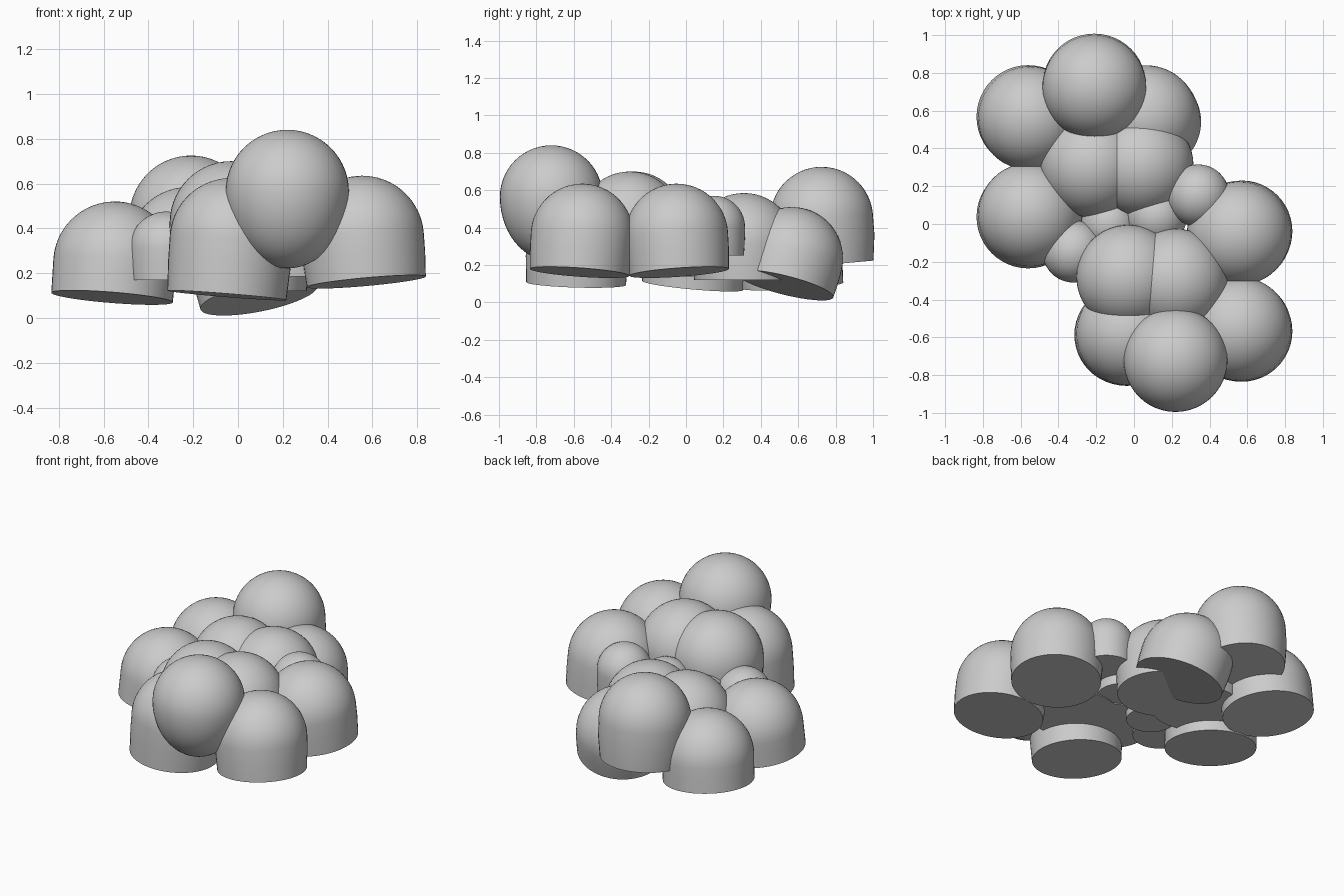
import bpy, bmesh, math
from mathutils import Vector

if "Cube" in bpy.data.objects:
    bpy.data.objects.remove(bpy.data.objects["Cube"])

grey = bpy.data.materials.new("plain grey")
grey.diffuse_color = (0.6, 0.6, 0.6, 1)
grey.use_nodes = True
grey.node_tree.nodes["Principled BSDF"].inputs["Base Color"].default_value = grey.diffuse_color


def dome(name, centre, radius, length, axis=(0, 0, 1), taper=0.97):
    """Hemisphere on a short, slightly tapered barrel with a flat base."""
    segs, rings = 48, 14
    profile = [(radius * math.cos(i / rings * math.pi / 2),
                radius * math.sin(i / rings * math.pi / 2)) for i in range(rings)]
    profile = [(radius * taper, -length), (radius * 0.995, -length * 0.45)] + profile
    bm = bmesh.new()
    loops = []
    for r, z in profile:
        loops.append([bm.verts.new((r * math.cos(2 * math.pi * k / segs),
                                    r * math.sin(2 * math.pi * k / segs), z))
                      for k in range(segs)])
    for lo, hi in zip(loops, loops[1:]):
        for k in range(segs):
            n = (k + 1) % segs
            bm.faces.new((lo[k], lo[n], hi[n], hi[k]))
    pole = bm.verts.new((0, 0, radius))
    for k in range(segs):
        bm.faces.new((loops[-1][k], loops[-1][(k + 1) % segs], pole))
    bm.faces.new(loops[0][::-1])
    finish(name, bm, centre, axis)


def ball(name, centre, radius, lower):
    """Sphere whose lower half is stretched."""
    bm = bmesh.new()
    bmesh.ops.create_uvsphere(bm, u_segments=48, v_segments=28, radius=radius)
    for v in bm.verts:
        if v.co.z < 0:
            v.co.z *= lower
    finish(name, bm, centre, (0, 0, 1))


def finish(name, bm, centre, axis):
    me = bpy.data.meshes.new(name)
    bm.to_mesh(me)
    bm.free()
    me.materials.append(grey)
    ob = bpy.data.objects.new(name, me)
    bpy.context.collection.objects.link(ob)
    ob.location = centre
    ob.rotation_mode = 'QUATERNION'
    ob.rotation_quaternion = Vector((0, 0, 1)).rotation_difference(Vector(axis))
    bpy.ops.object.select_all(action='DESELECT')
    ob.select_set(True)
    bpy.context.view_layer.objects.active = ob
    bpy.ops.object.shade_smooth_by_angle(angle=math.radians(35))


R = 0.275
# rear cluster
dome("rear_left_dome", (-0.55, 0.56, 0.245), R, 0.155, (0.08, -0.06, 1), 0.99)
dome("middle_left_dome", (-0.55, 0.05, 0.245), R, 0.155, (0.08, 0.09, 1), 0.99)
dome("rear_top_dome", (-0.21, 0.725, 0.45), R, 0.25, (0, -0.09, 1), 0.93)
dome("rear_right_dome", (0.065, 0.565, 0.235), R, 0.15, (-0.2, 0.25, 1))
dome("rear_inner_left_dome", (-0.22, 0.31, 0.31), 0.275, 0.19)
dome("rear_inner_right_dome", (0.04, 0.31, 0.31), 0.275, 0.19)

# front cluster
dome("front_right_dome", (0.555, -0.555, 0.36), R, 0.20, (-0.09, 0.07, 1))
dome("middle_right_dome", (0.555, -0.05, 0.36), R, 0.20, (-0.09, -0.07, 1))
ball("front_top_ball", (0.22, -0.72, 0.565), R, 1.25)
dome("front_left_dome", (-0.03, -0.58, 0.35), R, 0.25, (0.08, 0.03, 1))
dome("front_inner_right_dome", (0.22, -0.30, 0.425), R, 0.24)
dome("front_inner_left_dome", (-0.03, -0.28, 0.425), R, 0.24)

# small domes filling the gaps
dome("small_right_dome", (0.34, 0.15, 0.405), 0.165, 0.155)
dome("small_left_dome", (-0.32, -0.145, 0.31), 0.165, 0.14)
dome("small_centre_left_dome", (-0.13, 0.0, 0.28), 0.15, 0.14)
dome("small_centre_right_dome", (0.12, 0.04, 0.33), 0.16, 0.14)
